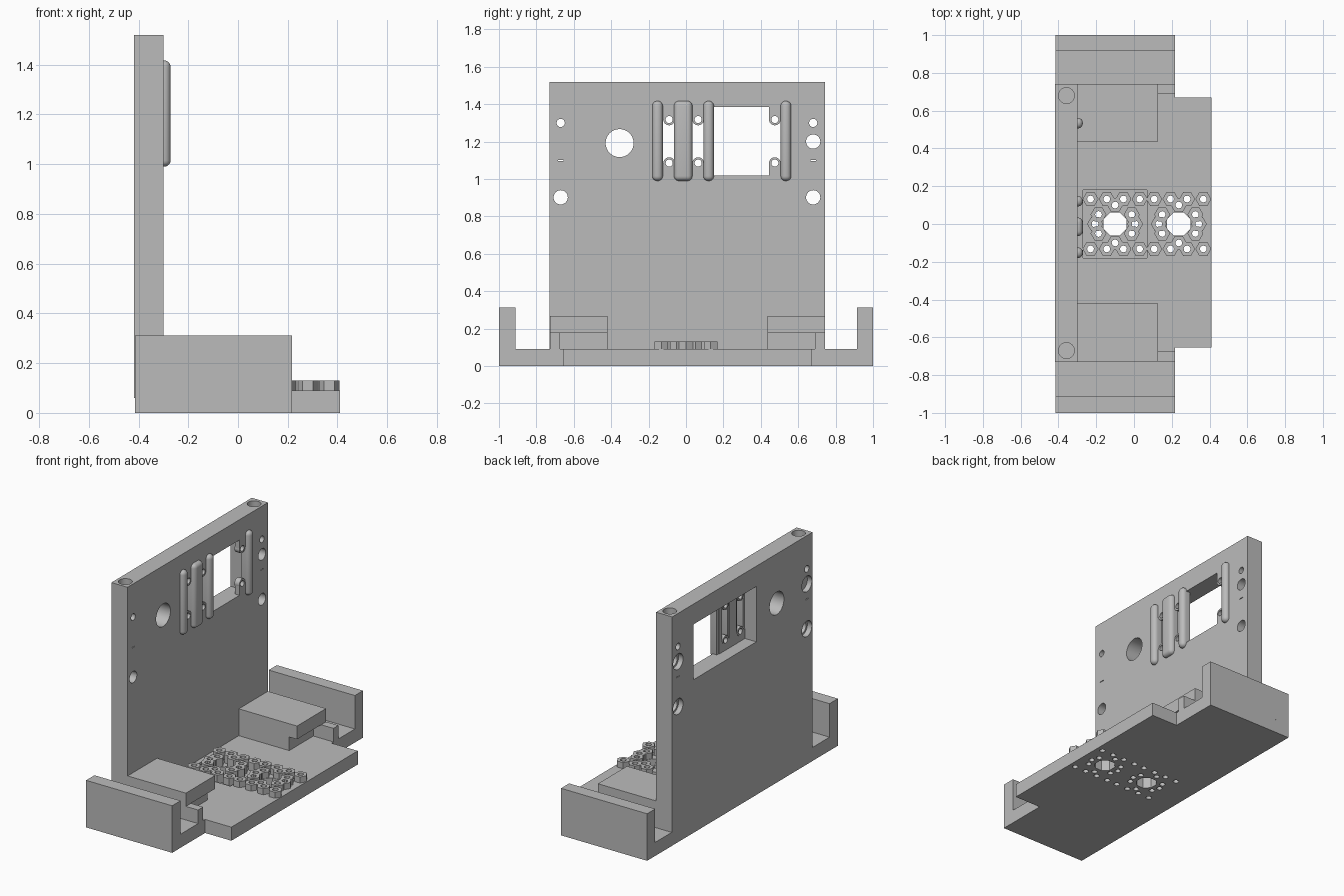
import bpy, bmesh, math
from mathutils import Matrix, Vector

cube = bpy.data.objects.get("Cube")
if cube:
    bpy.data.objects.remove(cube, do_unlink=True)

grey = bpy.data.materials.new("plain_grey")
grey.use_nodes = True
COLOUR = (0.5, 0.5, 0.5, 1)
grey.diffuse_color = COLOUR
grey.node_tree.nodes["Principled BSDF"].inputs["Base Color"].default_value = COLOUR
parts = []


def add_box(bm, x, y, z):
    """Box from three (low, high) ranges."""
    size = [r[1] - r[0] for r in (x, y, z)]
    mid = Vector([(r[0] + r[1]) / 2 for r in (x, y, z)])
    mat = Matrix.Translation(mid) @ Matrix.Diagonal((*size, 1))
    return bmesh.ops.create_cube(bm, size=1, matrix=mat)["verts"]


def add_rod(bm, centre, radius, length, axis="Z", sides=32, turn=0):
    rot = Matrix.Rotation(math.pi / 2, 4, "Y") if axis == "X" else Matrix.Rotation(turn, 4, "Z")
    bmesh.ops.create_cone(bm, cap_ends=True, segments=sides, radius1=radius, radius2=radius,
                          depth=length, matrix=Matrix.Translation(centre) @ rot)


def finish(bm, name, keep=True):
    mesh = bpy.data.meshes.new(name)
    bmesh.ops.recalc_face_normals(bm, faces=bm.faces)
    bm.to_mesh(mesh)
    bm.free()
    obj = bpy.data.objects.new(name, mesh)
    bpy.context.collection.objects.link(obj)
    mesh.materials.append(grey)
    if keep:
        parts.append(obj)
    return obj


def cut(obj, bm):
    """Subtract the pieces in bm from obj."""
    cutter = finish(bm, "cutter", keep=False)
    cutter.hide_render = True
    mod = obj.modifiers.new("cut", "BOOLEAN")
    mod.operation = "DIFFERENCE"
    mod.solver = "EXACT"
    mod.use_self = True
    mod.object = cutter
    bpy.context.view_layer.objects.active = obj
    bpy.ops.object.modifier_apply(modifier=mod.name)
    bpy.data.objects.remove(cutter, do_unlink=True)


BACK, FACE, EDGE, TIP = -0.415, -0.30, 0.217, 0.41
FLOOR = 0.09

# Base plate: wide body with a narrower tongue on the open side
bm = bmesh.new()
outline = [(BACK, -1), (EDGE, -1), (EDGE, -0.655), (TIP, -0.655),
           (TIP, 0.67), (EDGE, 0.67), (EDGE, 1), (BACK, 1)]
face = bm.faces.new([bm.verts.new((x, y, 0)) for x, y in outline])
top = bmesh.ops.extrude_face_region(bm, geom=[face])["geom"]
bmesh.ops.translate(bm, vec=(0, 0, FLOOR), verts=[v for v in top if isinstance(v, bmesh.types.BMVert)])
base = finish(bm, "base_plate")

# Positions of the hexagonal bosses around the two hubs
hubs = (-0.10, 0.237)
ring = [(0.13, 0.132), (0.044, 0.132), (0, 0.10), (0.088, 0.05), (0.106, 0)]
spots = sorted({(round(h + sx * x, 3), sy * y) for h in hubs for x, y in ring
                for sx in (-1, 1) for sy in (-1, 1)})

bm = bmesh.new()
for x, y in spots:
    add_rod(bm, (x, y, 0.05), 0.018, 0.3, sides=12)
for h in hubs:
    add_rod(bm, (h, 0, 0.05), 0.066, 0.3, sides=8, turn=math.pi / 8)
cut(base, bm)
bm = bmesh.new()
add_box(bm, (-0.27, 0.07), (-0.18, 0.18), (0.075, 0.2))
cut(base, bm)

# Hexagonal bosses
for i, (x, y) in enumerate(spots):
    bm = bmesh.new()
    add_rod(bm, (x, y, 0.102), 0.042, 0.056, sides=6, turn=math.pi / 6)
    boss = finish(bm, "hex_boss_%d" % i)
    bm = bmesh.new()
    add_rod(bm, (x, y, 0.05), 0.018, 0.3, sides=12)
    cut(boss, bm)

# End walls
for name, y in (("right_end_wall", (-1, -0.912)), ("left_end_wall", (0.915, 1))):
    bm = bmesh.new()
    add_box(bm, (BACK, EDGE), y, (FLOOR, 0.312))
    finish(bm, name)

# Corner blocks: overhanging slab, recessed support and a low rib
for side, inner, rib, outer in (("right", -0.42, -0.675, -0.728), ("left", 0.437, 0.69, 0.742)):
    for name, reach, y, z in (("slab", 0.127, (inner, outer), (0.18, 0.268)),
                              ("support", 0.07, (inner, rib), (FLOOR, 0.18)),
                              ("rib", EDGE, (rib, outer), (FLOOR, 0.18))):
        bm = bmesh.new()
        add_box(bm, (FACE, reach), (min(y), max(y)), z)
        finish(bm, side + "_" + name)

# Upright panel
bm = bmesh.new()
add_box(bm, (-0.418, FACE), (-0.73, 0.742), (0.06, 1.52))
panel = finish(bm, "upright_panel")

# Window: pocket from the back, then openings through the thin front skin
bm = bmesh.new()
add_box(bm, (-0.5, -0.335), (-0.14, 0.52), (1.018, 1.385))
cut(panel, bm)
bm = bmesh.new()
add_box(bm, (-0.4, -0.2), (0.13, 0.445), (1.018, 1.385))
for y in ((-0.14, -0.05), (0.02, 0.10), (0.445, 0.52)):
    add_box(bm, (-0.4, -0.2), y, (1.085, 1.315))
cut(panel, bm)

# Round through holes, back counterbores, slits and sockets in the top edge
mid = (BACK + FACE) / 2
bm = bmesh.new()
for y, z, r in ((-0.355, 1.192, 0.075), (-0.67, 1.30, 0.022), (-0.67, 0.902, 0.038),
                (0.68, 1.30, 0.022), (0.68, 1.20, 0.038), (0.68, 0.902, 0.038)):
    add_rod(bm, (mid, y, z), r, 0.4, "X")
for y in (-0.67, 0.68):
    add_box(bm, (-0.5, -0.2), (y - 0.015, y + 0.015), (1.097, 1.102))
cut(panel, bm)
bm = bmesh.new()
for y in (-0.67, 0.68):
    for z in (0.902, 1.20):
        add_rod(bm, (BACK, y, z), 0.052, 0.06, "X")
    add_rod(bm, (mid, y, 1.52), 0.042, 0.24)
cut(panel, bm)

# Screw tabs in the window
for i, y in enumerate((-0.09, 0.065, 0.475)):
    for j, z in enumerate((1.085, 1.318)):
        bm = bmesh.new()
        add_rod(bm, (-0.319, y, z), 0.031, 0.036, "X")
        tab = finish(bm, "screw_tab_%d_%d" % (i, j))
        for target in (tab, panel):
            bm = bmesh.new()
            add_rod(bm, (-0.32, y, z), 0.019, 0.1, "X", sides=20)
            cut(target, bm)

# Rounded vertical bars over the window
for i, (y, half) in enumerate(((-0.152, 0.028), (-0.015, 0.049), (0.121, 0.028), (0.534, 0.028))):
    bm = bmesh.new()
    add_box(bm, (-0.33, -0.271), (y - half, y + half), (0.99, 1.417))
    bmesh.ops.bevel(bm, geom=[e for e in bm.edges if max(v.co.x for v in e.verts) > -0.28],
                    offset=0.026, segments=5, profile=0.5, affect="EDGES")
    finish(bm, "bar_%d" % i)

# Smooth the curved walls, keep the edges sharp
bpy.ops.object.select_all(action="DESELECT")
for obj in parts:
    obj.select_set(True)
bpy.context.view_layer.objects.active = base
bpy.ops.object.shade_smooth_by_angle(angle=math.radians(32))
